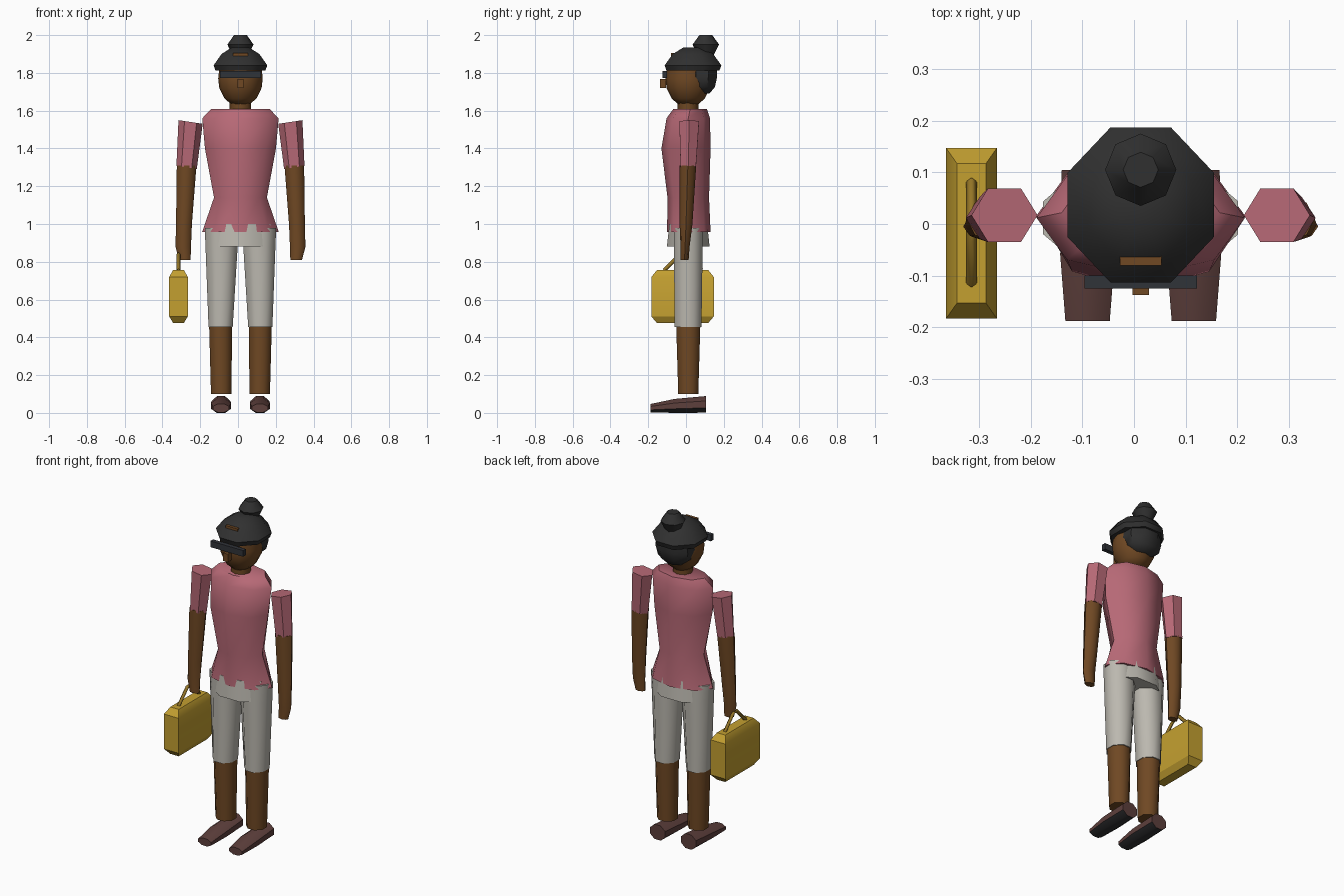
import bpy, bmesh, math
from mathutils import Vector

if "Cube" in bpy.data.objects:
    bpy.data.objects.remove(bpy.data.objects["Cube"])

CX = 0.013          # centre line of the body
FLAT = math.pi / 8  # turns an octagon so its flats face the axes


def material(name, *rgb):
    m = bpy.data.materials.new(name)
    m.use_nodes = True
    m.diffuse_color = (*rgb, 1)
    bsdf = next(n for n in m.node_tree.nodes if n.type == 'BSDF_PRINCIPLED')
    bsdf.inputs["Base Color"].default_value = (*rgb, 1)
    return m


skin = material("brown skin", 0.16, 0.065, 0.017)
hair = material("black hair", 0.03, 0.03, 0.03)
glass = material("dark glasses", 0.03, 0.033, 0.04)
pink = material("pink shirt", 0.47, 0.14, 0.18)
cloth = material("light grey shorts", 0.5, 0.48, 0.43)
leather = material("brown leather", 0.11, 0.05, 0.045)
sole = material("dark sole", 0.03, 0.03, 0.032)
yellow = material("mustard bag", 0.55, 0.35, 0.03)
strap = material("dark mustard strap", 0.3, 0.18, 0.02)


def finish(name, bm, mat, angle):
    bmesh.ops.recalc_face_normals(bm, faces=bm.faces)
    me = bpy.data.meshes.new(name)
    bm.to_mesh(me)
    bm.free()
    me.materials.append(mat)
    ob = bpy.data.objects.new(name, me)
    bpy.context.collection.objects.link(ob)
    bpy.ops.object.select_all(action='DESELECT')
    ob.select_set(True)
    bpy.context.view_layer.objects.active = ob
    bpy.ops.object.shade_smooth_by_angle(angle=math.radians(angle))
    return ob


def loft(name, mat, rings, sides=8, phase=0.0, angle=50, along_y=False, tilt=0.0):
    """Skin elliptical rings given as (x, y, height, x radius, y radius)."""
    bm = bmesh.new()
    grow = 1 / math.cos(math.pi / sides) if phase else 1
    loops = []
    for x, y, h, rx, ry in rings:
        loop = []
        for i in range(sides):
            a = phase + math.tau * i / sides
            dx, dy = rx * grow * math.cos(a), ry * grow * math.sin(a)
            p = (x + dx, y + dy, h + tilt * dx)
            loop.append(bm.verts.new((p[0], p[2], p[1]) if along_y else p))
        loops.append(loop)
    for low, high in zip(loops, loops[1:]):
        for i in range(sides):
            j = (i + 1) % sides
            bm.faces.new((low[i], low[j], high[j], high[i]))
    bm.faces.new(loops[0])
    bm.faces.new(loops[-1])
    return finish(name, bm, mat, angle)


def box(name, mat, lo, hi):
    bm = bmesh.new()
    bmesh.ops.create_cube(bm, size=1)
    lo, hi = Vector(lo), Vector(hi)
    for v in bm.verts:
        v.co = (lo + hi) / 2 + v.co * (hi - lo)
    return finish(name, bm, mat, 30)


# Head, neck and hair
loft("neck", skin, [(CX, .01, 1.58, .057, .055), (CX, .01, 1.67, .057, .055)])
loft("head", skin, [(CX, .012, 1.635, .05, .055), (CX, .012, 1.665, .085, .088),
                    (CX, .012, 1.72, .112, .115), (CX, .012, 1.77, .118, .12),
                    (CX, .012, 1.84, .11, .112)], sides=12)
loft("hair_cap", hair, [(CX, .037, 1.812, .132, .14), (CX, .037, 1.84, .142, .15),
                        (CX, .037, 1.9, .1, .107), (CX, .037, 1.935, .045, .05)], phase=FLAT)
loft("hair_back", hair, [(CX, .085, 1.692, .05, .04), (CX, .085, 1.725, .095, .068),
                         (CX, .085, 1.78, .108, .08), (CX, .085, 1.83, .1, .08)], phase=FLAT)
loft("hair_bun", hair, [(CX, .105, 1.89, .04, .04), (CX, .105, 1.95, .069, .07),
                        (CX, .105, 2.0, .034, .034)])
box("hair_clip", skin, (CX - .04, -.08, 1.89), (CX + .04, -.06, 1.904))
box("glasses", glass, (CX - .109, -.125, 1.773), (CX + .109, -.1, 1.81))
box("nose", skin, (CX - .016, -.138, 1.72), (CX + .016, -.105, 1.768))

# Shirt and hips
loft("shirt", pink, [(CX, .015, .957, .203, .115), (CX, .012, 1.14, .14, .11),
                     (CX, .0, 1.4, .188, .13), (CX, .012, 1.56, .202, .115),
                     (CX, .022, 1.61, .153, .088)])
loft("hips", cloth, [(CX, .012, .88, .16, .113), (CX, .012, 1.0, .16, .1)], phase=FLAT)

# Limbs and shoes on both sides
for side, s in (("left", 1), ("right", -1)):
    def at(offset):
        return CX + s * offset

    loft(side + "_sleeve", pink, [(at(.285), .012, 1.3, .054, .047),
                                  (at(.264), .017, 1.54, .064, .06)],
         sides=6, tilt=.15 * s)
    loft(side + "_forearm", skin, [(at(.295), -.008, .81, .031, .022),
                                   (at(.303), -.005, .88, .041, .024),
                                   (at(.299), .0, 1.0, .042, .034),
                                   (at(.285), .01, 1.31, .052, .044)])
    loft(side + "_shorts_leg", cloth, [(at(.105), .011, .455, .064, .071),
                                       (at(.1), .012, .88, .085, .076),
                                       (at(.098), .012, .98, .091, .077)], phase=FLAT)
    loft(side + "_shin", skin, [(at(.102), .012, .1, .054, .053),
                                (at(.105), .012, .47, .061, .064)], phase=FLAT)
    shoe = loft(side + "_shoe", leather, [(at(.103), .027, -.188, .043, .022),
                                          (at(.103), .039, -.06, .053, .037),
                                          (at(.103), .047, .105, .05, .044)],
                phase=FLAT, along_y=True)
    # Drop the shoe so the sole rests on the ground
    ground = min(v.co.z for v in shoe.data.vertices)
    for v in shoe.data.vertices:
        v.co.z -= ground
    shoe.data.materials.append(sole)
    for f in shoe.data.polygons:
        f.material_index = 1 if f.normal.z < -.45 else 0

# Handbag held in the right hand
BX, BY = -.315, -.018
loft("handbag", yellow, [(BX, BY, .475, .028, .135), (BX, BY, .51, .049, .165),
                         (BX, BY, .72, .049, .165), (BX, BY, .757, .028, .135)],
     sides=4, phase=math.pi / 4, angle=30)
curve = bpy.data.curves.new("handbag_handle", 'CURVE')
curve.dimensions = '3D'
curve.bevel_depth = .011
curve.bevel_resolution = 0
line = curve.splines.new('POLY')
path = [(-.115, .755), (-.03, .84), (.0, .84), (.082, .755)]
line.points.add(len(path) - 1)
for p, (y, z) in zip(line.points, path):
    p.co = (BX, y, z, 1)
curve.materials.append(strap)
handle = bpy.data.objects.new("handbag_handle", curve)
bpy.context.collection.objects.link(handle)
